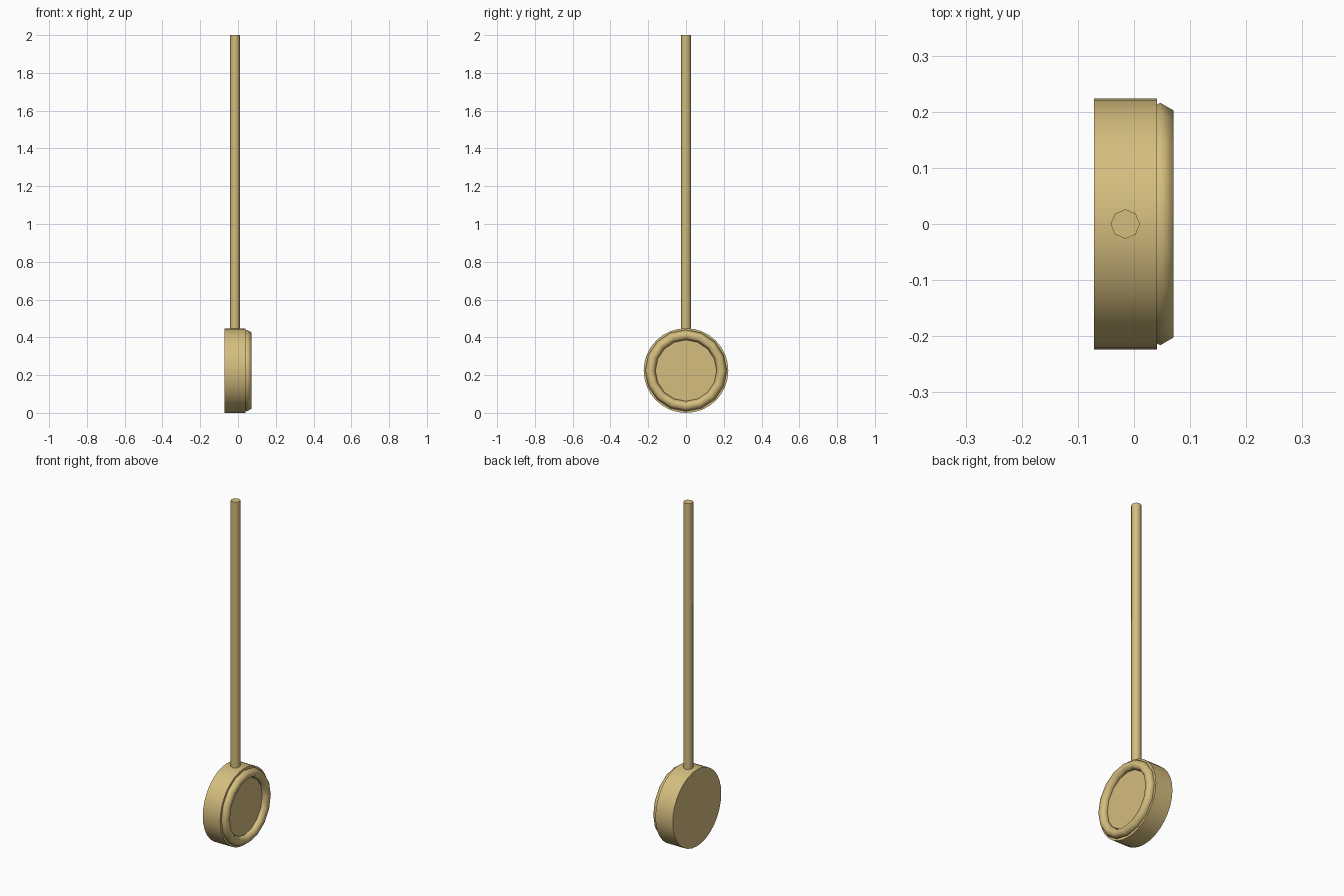
import bpy, math

if "Cube" in bpy.data.objects:
    bpy.data.objects.remove(bpy.data.objects["Cube"])

brass = bpy.data.materials.new("pale_brass")
brass.diffuse_color = (0.66, 0.51, 0.21, 1)
brass.use_nodes = True
brass.node_tree.nodes["Principled BSDF"].inputs["Base Color"].default_value = brass.diffuse_color

R = 0.224          # bob radius, also the height of its centre
AXIS_X = (0, math.pi / 2, 0)


def finish(name, angle):
    ob = bpy.context.object
    ob.name = name
    ob.data.materials.append(brass)
    bpy.ops.object.transform_apply(location=False, rotation=True, scale=True)
    bpy.ops.object.shade_smooth_by_angle(angle=math.radians(angle))
    return ob


# Round pendulum bob, lying along x
bpy.ops.mesh.primitive_cylinder_add(vertices=32, radius=R, depth=0.112,
                                    location=(-0.015, 0, R), rotation=AXIS_X)
finish("bob_disc", 40)

# Raised ring half sunk into the right-hand face
bpy.ops.mesh.primitive_torus_add(major_segments=16, minor_segments=6,
                                 major_radius=0.189, minor_radius=0.027,
                                 location=(0.0468, 0, R), rotation=AXIS_X)
finish("bob_rim", 70)

# Long thin rod rising from the bob
ROD_BOTTOM = 0.42
bpy.ops.mesh.primitive_cylinder_add(vertices=8, radius=0.0262, depth=2 - ROD_BOTTOM,
                                    location=(-0.0155, 0, (2 + ROD_BOTTOM) / 2))
finish("pendulum_rod", 60)
